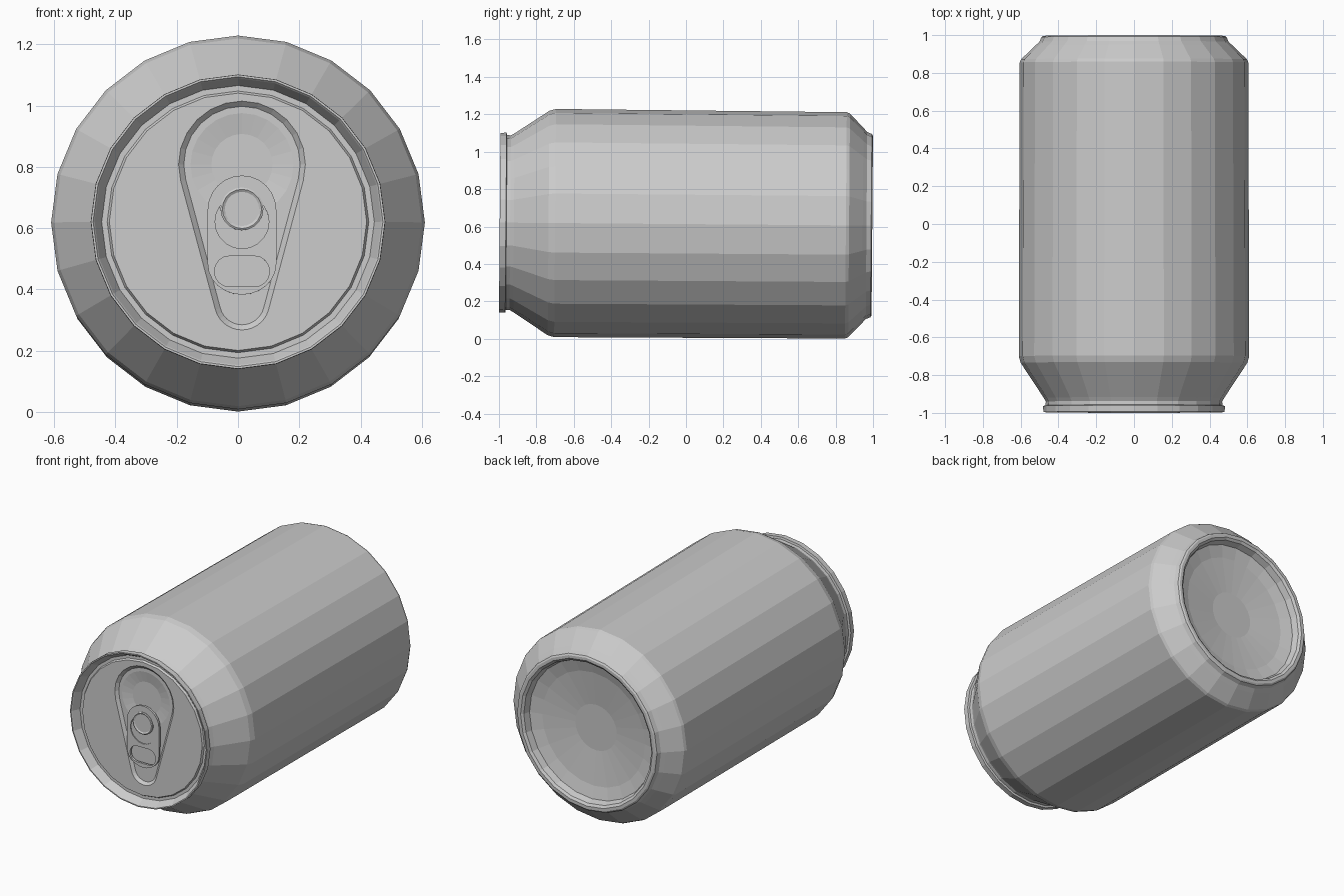
import bpy, bmesh
from math import sin, cos, pi, radians, asin
from mathutils import Matrix

if "Cube" in bpy.data.objects:
    bpy.data.objects.remove(bpy.data.objects["Cube"])

CZ = 0.613      # height of the can axis
OX = 0.013      # sideways offset of the tab and opening
# can lies along y with a very slight tilt
PLACE = Matrix.Translation((0, 0, CZ)) @ Matrix.Rotation(-0.008, 4, 'X')


def finish(name, bm):
    bmesh.ops.remove_doubles(bm, verts=bm.verts, dist=1e-5)
    bmesh.ops.recalc_face_normals(bm, faces=bm.faces)
    me = bpy.data.meshes.new(name)
    bm.to_mesh(me)
    bm.free()
    ob = bpy.data.objects.new(name, me)
    ob.matrix_world = PLACE
    bpy.context.collection.objects.link(ob)
    return ob


def circle(r, n=24, x=0.0, z=CZ, rz=None):
    rz = rz or r
    return [(x + r * sin(2 * pi * i / n), z + rz * cos(2 * pi * i / n)) for i in range(n)]


def teardrop(R, r, z1=0.80, z2=0.35, n=14):
    # hull of a big upper and a small lower circle
    a = asin((R - r) / (z1 - z2))
    pts = []
    for rad, z, t0, t1 in ((R, z1, -a, pi + a), (r, z2, pi + a, 2 * pi - a)):
        for i in range(n + 1):
            t = t0 + (t1 - t0) * i / n
            pts.append((OX + rad * cos(t), z + rad * sin(t)))
    return pts


def ring(bm, pts, y):
    return [bm.verts.new((x, y, z - CZ)) for x, z in pts]


def strip(bm, a, b):
    n = len(a)
    for i in range(n):
        bm.faces.new((a[i], a[(i + 1) % n], b[(i + 1) % n], b[i]))


def fill(bm, *loops):
    # flat fill between an outline and its holes
    edges = []
    for lp in loops:
        for i in range(len(lp)):
            v, w = lp[i], lp[(i + 1) % len(lp)]
            edges.append(bm.edges.get((v, w)) or bm.edges.new((v, w)))
    bmesh.ops.triangle_fill(bm, edges=edges, use_beauty=True, use_dissolve=False, normal=(0, -1, 0))


def lathe(name, profile, n=24, x=0.0, z=CZ, cap=True):
    bm = bmesh.new()
    rings = [ring(bm, circle(r, n, x, z), y) for y, r in profile]
    for a, b in zip(rings, rings[1:]):
        strip(bm, a, b)
    if cap:
        bm.faces.new(rings[-1])
    return finish(name, bm)


def plate(name, outlines, y0, y1):
    # solid plate with holes
    bm = bmesh.new()
    front = [ring(bm, o, y0) for o in outlines]
    back = [ring(bm, o, y1) for o in outlines]
    for f, b in zip(front, back):
        strip(bm, f, b)
    fill(bm, *front)
    fill(bm, *back)
    return finish(name, bm)


# can shell: lid groove, rim, neck, wall, base and base dome
lathe("can_shell", [
    (-0.958, 0.420), (-0.946, 0.427), (-0.946, 0.445), (-0.990, 0.468),
    (-0.996, 0.473), (-0.996, 0.480), (-0.963, 0.481), (-0.960, 0.468),
    (-0.940, 0.467), (-0.920, 0.478), (-0.735, 0.600), (-0.700, 0.610),
    (0.855, 0.605), (0.872, 0.598), (0.945, 0.522), (0.965, 0.500),
    (0.990, 0.490), (0.996, 0.480), (0.996, 0.462), (0.985, 0.447),
    (0.945, 0.435), (0.925, 0.360), (0.900, 0.145)])

# lid panel with a teardrop recess and a dished mouth area
bm = bmesh.new()
edge = ring(bm, circle(0.42), -0.958)
drop_top = ring(bm, teardrop(0.207, 0.090), -0.958)
drop_low = ring(bm, teardrop(0.190, 0.073), -0.942)
mouth = ring(bm, circle(0.168, 24, OX, 0.80), -0.942)
dish = ring(bm, circle(0.10, 24, OX, 0.80), -0.930)
fill(bm, edge, drop_top)
strip(bm, drop_top, drop_low)
fill(bm, drop_low, mouth)
strip(bm, mouth, dish)
bm.faces.new(dish)
finish("lid_panel", bm)

# pull tab: round nose, straight sides, oval tail, with two holes
W = 0.112
tab = [(OX + W * cos(pi * i / 12), 0.652 + W * sin(pi * i / 12)) for i in range(13)]
tab += [(OX - W * cos(pi * i / 12), 0.475 - 0.10 * sin(pi * i / 12)) for i in range(13)]
finger = []
for cx, t0 in ((0.042, -90), (-0.042, 90)):
    finger += [(OX + cx + 0.048 * cos(radians(t0 + 180 * i / 8)),
                0.451 + 0.05 * sin(radians(t0 + 180 * i / 8))) for i in range(9)]
plate("pull_tab", [tab, finger, circle(0.088, 20, OX, 0.613)], -0.970, -0.956)

# tongue inside the tab, and the rivet holding it
plate("tab_tongue", [circle(0.088, 20, OX, 0.613)], -0.964, -0.957)
lathe("rivet", [(-0.942, 0.070), (-0.974, 0.070), (-0.977, 0.064), (-0.972, 0.056)],
      20, OX, 0.655)
